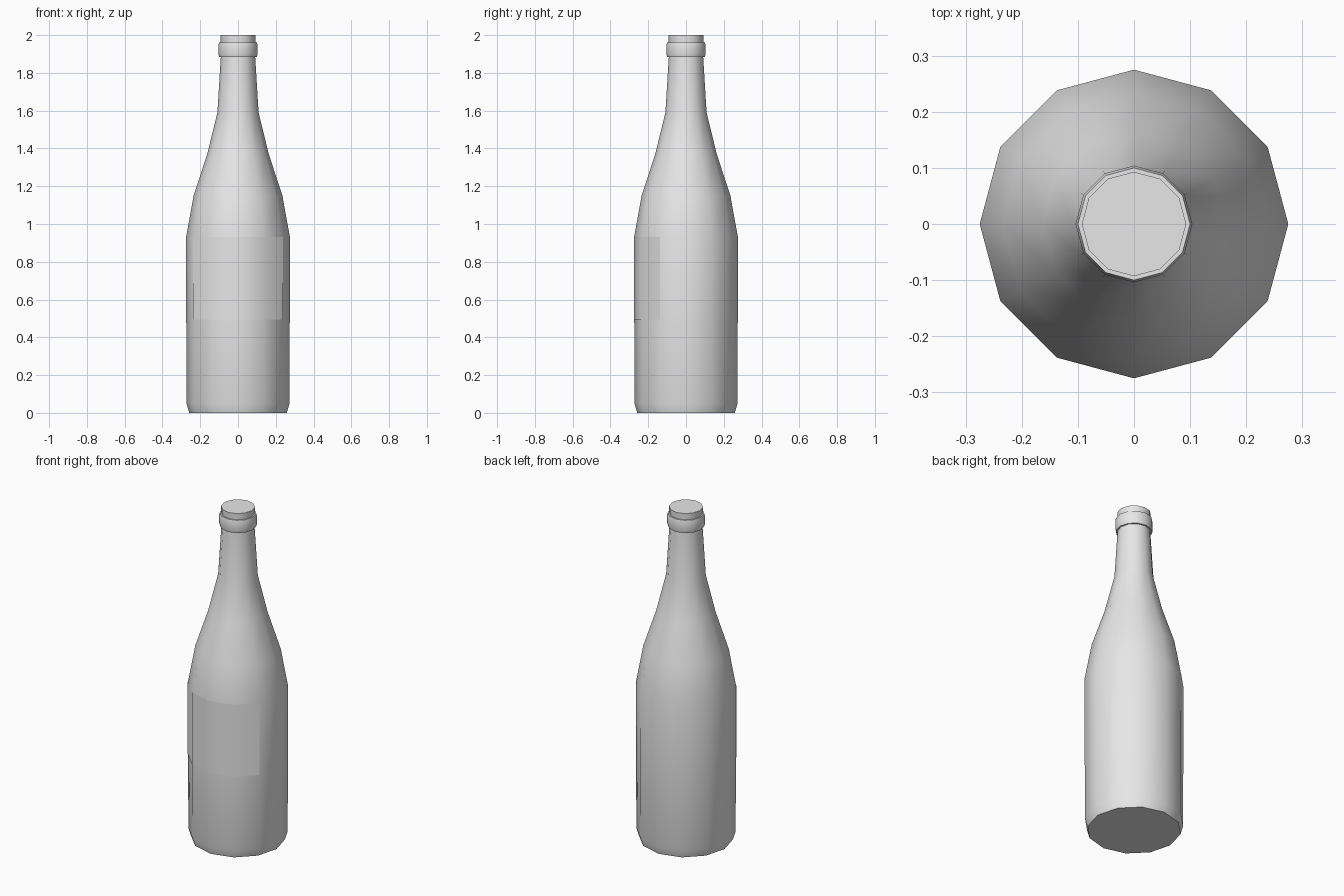
import bpy
import bmesh
from math import cos, sin, radians

cube = bpy.data.objects.get("Cube")
if cube:
    bpy.data.objects.remove(cube, do_unlink=True)

SIDES = 12
STEP = 360 / SIDES

grey = bpy.data.materials.new("plain_grey")
grey.use_nodes = True
grey.diffuse_color = (0.8, 0.8, 0.8, 1)
grey.node_tree.nodes["Principled BSDF"].inputs["Base Color"].default_value = (0.8, 0.8, 0.8, 1)


def lathe(name, profile, start=0, segments=SIDES, caps=True):
    """Sweep a (radius, height) profile about z, over whole or part turns."""
    closed = segments == SIDES
    count = segments if closed else segments + 1
    bm = bmesh.new()
    rings = []
    for r, z in profile:
        angles = [radians(start + STEP * i) for i in range(count)]
        rings.append([bm.verts.new((r * cos(a), r * sin(a), z)) for a in angles])
    for low, high in zip(rings, rings[1:]):
        for i in range(segments):
            j = (i + 1) % count
            bm.faces.new((low[i], low[j], high[j], high[i]))
    if caps:
        bm.faces.new(rings[0][::-1])
        bm.faces.new(rings[-1])
    mesh = bpy.data.meshes.new(name)
    bm.to_mesh(mesh)
    bm.free()
    mesh.materials.append(grey)
    obj = bpy.data.objects.new(name, mesh)
    bpy.context.collection.objects.link(obj)
    bpy.ops.object.select_all(action='DESELECT')
    obj.select_set(True)
    bpy.context.view_layer.objects.active = obj
    bpy.ops.object.shade_smooth_by_angle(angle=radians(40))
    return obj


# Body, shoulder, neck, lip ring and flat top
lathe("bottle", [
    (0.258, 0), (0.273, 0.05), (0.275, 0.93), (0.235, 1.15),
    (0.163, 1.37), (0.109, 1.59), (0.091, 1.885),
    (0.100, 1.885), (0.104, 1.90), (0.104, 1.945), (0.100, 1.962),
    (0.092, 1.962), (0.093, 2.0),
])

# Label wrapped around the front four sides
lathe("label", [(0.2765, 0.495), (0.2765, 0.93)], start=210, segments=4, caps=False)
